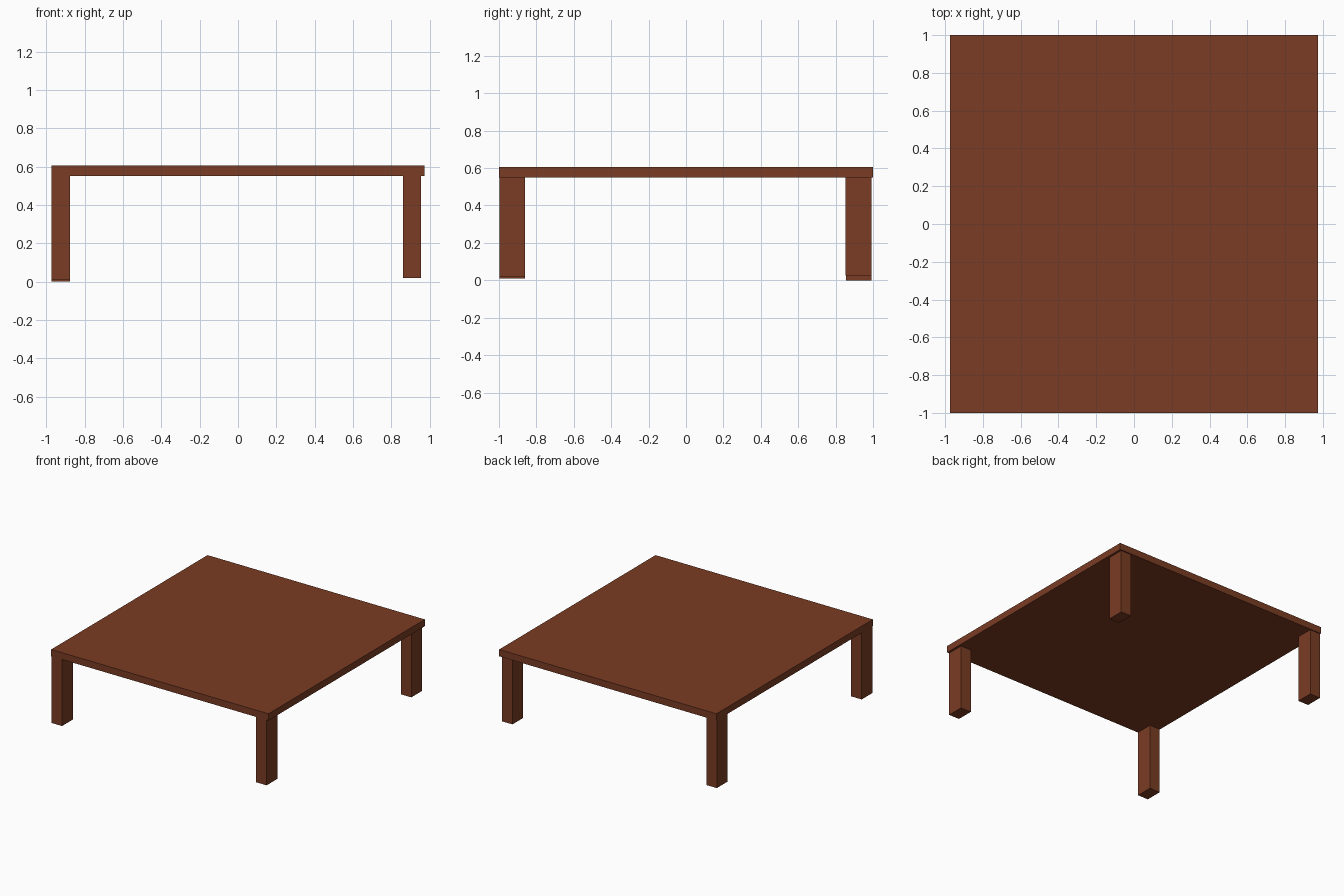
import bpy

if "Cube" in bpy.data.objects:
    bpy.data.objects.remove(bpy.data.objects["Cube"])

wood = bpy.data.materials.new("reddish brown wood")
wood.diffuse_color = (0.195, 0.045, 0.017, 1.0)
wood.use_nodes = True
wood.node_tree.nodes["Principled BSDF"].inputs["Base Color"].default_value = wood.diffuse_color


def box(name, x0, x1, y0, y1, z0, z1):
    """Axis-aligned box between the given limits."""
    bpy.ops.mesh.primitive_cube_add(
        size=1, location=((x0 + x1) / 2, (y0 + y1) / 2, (z0 + z1) / 2))
    ob = bpy.context.object
    ob.name = name
    ob.scale = (x1 - x0, y1 - y0, z1 - z0)
    bpy.ops.object.transform_apply(location=False, rotation=False, scale=True)
    ob.data.materials.append(wood)
    return ob


# Flat slab top
TOP_UNDERSIDE = 0.55
box("table_top", -0.973, 0.973, -1.0, 1.0, TOP_UNDERSIDE, 0.605)

# Four corner legs, slightly uneven in position and length: centre x, y, foot height
LEG_W, LEG_D = 0.094, 0.137
legs = {
    "front_left_leg": (-0.924, -0.929, 0.01),
    "front_right_leg": (0.908, -0.929, 0.02),
    "back_left_leg": (-0.924, 0.924, 0.0),
    "back_right_leg": (0.908, 0.922, 0.025),
}
for name, (x, y, foot) in legs.items():
    box(name, x - LEG_W / 2, x + LEG_W / 2, y - LEG_D / 2, y + LEG_D / 2,
        foot, TOP_UNDERSIDE)
